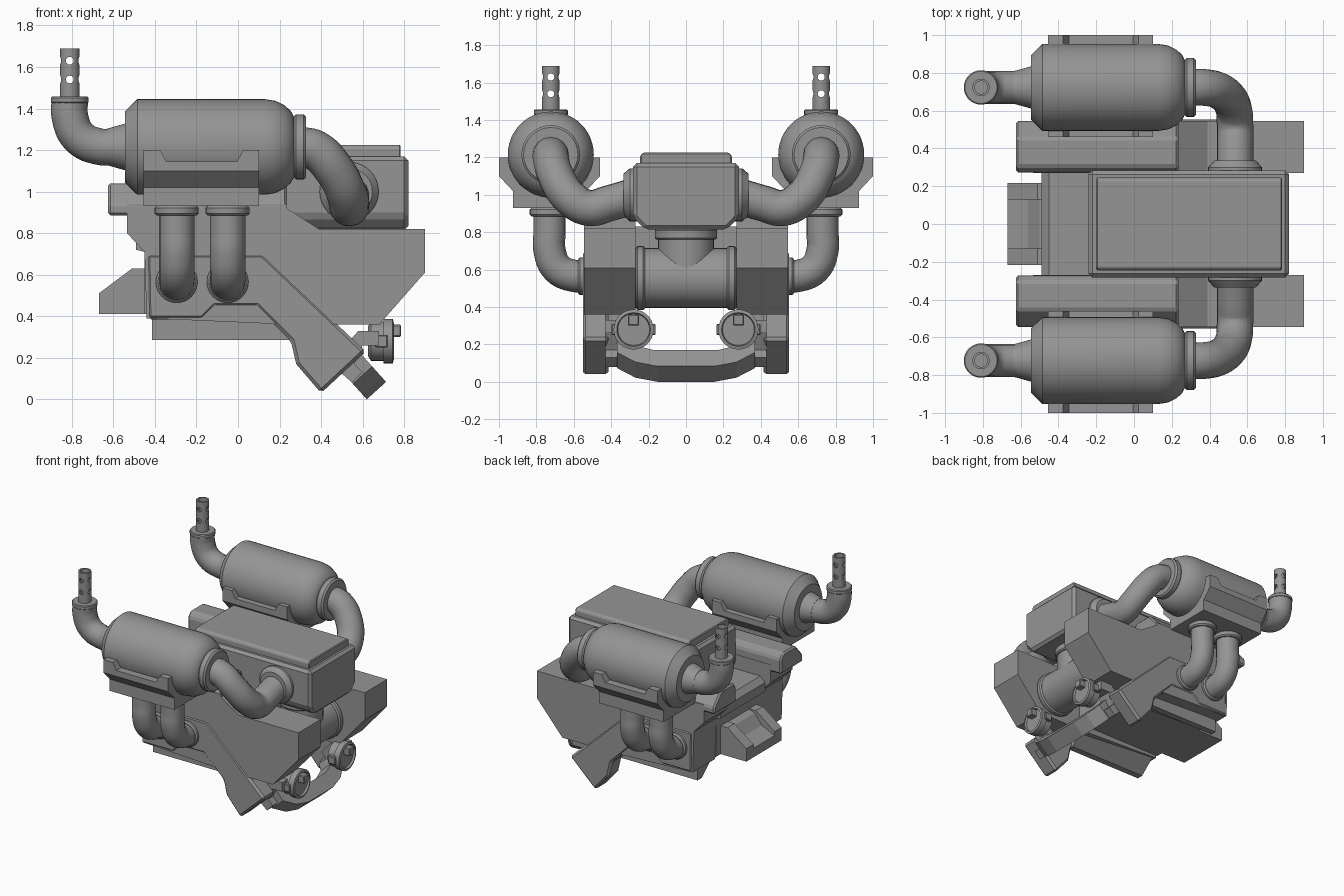
import bpy, bmesh, math
from mathutils import Vector, Matrix

if "Cube" in bpy.data.objects:
    bpy.data.objects.remove(bpy.data.objects["Cube"])

metal = bpy.data.materials.new("grey_metal")
metal.use_nodes = True
GREY = (0.3, 0.3, 0.3, 1)
metal.diffuse_color = GREY
metal.node_tree.nodes["Principled BSDF"].inputs["Base Color"].default_value = GREY


def finish(obj, mirror=False, smooth=False, bevel=0):
    """Material, shading and optional modifiers shared by every part."""
    if not obj.data.materials:
        obj.data.materials.append(metal)
    bpy.ops.object.select_all(action='DESELECT')
    obj.select_set(True)
    bpy.context.view_layer.objects.active = obj
    if smooth:
        bpy.ops.object.shade_smooth_by_angle(angle=math.radians(32))
    if bevel:
        m = obj.modifiers.new("bevel", 'BEVEL')
        m.width, m.segments = bevel, 1
    if mirror:
        m = obj.modifiers.new("mirror", 'MIRROR')
        m.use_axis = (False, True, False)
        m.use_mirror_merge = False
    return obj


def from_bmesh(name, bm):
    bmesh.ops.remove_doubles(bm, verts=bm.verts, dist=1e-5)
    bmesh.ops.recalc_face_normals(bm, faces=bm.faces)
    me = bpy.data.meshes.new(name)
    bm.to_mesh(me)
    bm.free()
    obj = bpy.data.objects.new(name, me)
    bpy.context.collection.objects.link(obj)
    return obj


def prism(name, outline, axis, a, b, **kw):
    """Extrude an outline along x (outline in y,z) or y (outline in x,z)."""
    bm = bmesh.new()
    pts = [(a, u, v) if axis == 'x' else (u, a, v) for u, v in outline]
    face = bm.faces.new([bm.verts.new(p) for p in pts])
    out = bmesh.ops.extrude_face_region(bm, geom=[face])
    verts = [v for v in out['geom'] if isinstance(v, bmesh.types.BMVert)]
    bmesh.ops.translate(bm, verts=verts, vec=Vector([(b - a) * (axis == c) for c in 'xyz']))
    return finish(from_bmesh(name, bm), **kw)


def lathe(name, profile, center, axis, closed=False, steps=32, **kw):
    """Spin (distance along axis, radius) points about an axis through center."""
    d = Vector([float(axis == c) for c in 'xyz'])
    side = Vector((0, 1, 0)) if axis != 'y' else Vector((1, 0, 0))
    c = Vector(center)
    bm = bmesh.new()
    vs = [bm.verts.new(c + d * t + side * r) for t, r in profile]
    es = [bm.edges.new(p) for p in zip(vs, vs[1:])]
    if closed:
        es.append(bm.edges.new((vs[-1], vs[0])))
    bmesh.ops.spin(bm, geom=vs + es, cent=c, axis=d, angle=math.tau, steps=steps)
    return finish(from_bmesh(name, bm), smooth=True, **kw)


def disc(name, center, axis, a, b, r, edge=0.01, **kw):
    prof = [(a, 0), (a, r - edge), (a + edge, r), (b - edge, r), (b, r - edge), (b, 0)]
    return lathe(name, prof, center, axis, **kw)


def pipe(name, points, r):
    cu = bpy.data.curves.new(name, 'CURVE')
    cu.dimensions, cu.bevel_depth, cu.bevel_resolution = '3D', r, 6
    cu.resolution_u, cu.use_fill_caps = 6, True
    sp = cu.splines.new('BEZIER')
    sp.bezier_points.add(len(points) - 1)
    for bp, p in zip(sp.bezier_points, points):
        bp.co = p
        bp.handle_left_type = bp.handle_right_type = 'AUTO'
    obj = bpy.data.objects.new(name, cu)
    bpy.context.collection.objects.link(obj)
    finish(obj)
    bpy.ops.object.convert(target='MESH')
    return finish(bpy.context.object, mirror=True, smooth=True)


def both(half):
    """Complete a half outline with its reflection in y."""
    return half + [(-y, z) for y, z in reversed(half)]


Y, Z = 0.723, 1.215   # silencer axis

# Engine block, cylinder banks and covers
prism("center_block", [(-.45, .41), (-.45, .71), (-.49, .72), (-.49, .79), (-.45, .83), (.3, .83),
      (.3, .41)], 'y', -.275, .275)
prism("cylinder_bank", [(-.535, .94), (-.535, .8), (-.45, .71), (-.44, .39), (.25, .36), (.68, .36),
      (.9, .61), (.9, .82), (.39, .82), (.235, .92), (.235, .94)], 'y', .27, .545, mirror=True)
prism("bank_cover", [(.273, .885), (.273, 1.0), (.305, 1.04), (.455, 1.04), (.545, .94), (.545, .885)],
      'x', -.625, .235, mirror=True, bevel=.012)
prism("lower_rail", [(.45, .39), (.45, .285), (.4, .285), (.28, .39)], 'x', -.415, .26, mirror=True)
prism("side_leg", [(-.44, .7), (-.435, .385), (-.17, .385), (-.11, .445), (.09, .445), (.255, .28),
      (.28, .17), (.4, .03), (.615, .23), (.12, .7)], 'y', .415, .552, mirror=True, bevel=.016)

# Rear housing: two cheeks around a recessed panel
prism("rear_housing_cheek", [(-.67, .41), (-.67, .51), (-.51, .63), (-.44, .63), (-.44, .41)],
      'y', .13, .217, mirror=True)
prism("rear_housing_panel", [(-.67, .41), (-.67, .48), (-.56, .53), (-.5, .61), (-.44, .63), (-.44, .41)],
      'y', -.13, .13)

# Air box with raised lid
prism("air_box", both([(.22, .815), (.283, .88), (.283, 1.17)]), 'x', -.24, .82, bevel=.02)
prism("air_box_lid", both([(.245, 1.15), (.245, 1.21), (.23, 1.225)]), 'x', -.2, .783, bevel=.006)

# Cross tube with riser to the air box
lathe("cross_tube", [(-.28, .16), (.28, .16)], (.55, 0, .555), 'y')
disc("cross_tube_flange", (.55, 0, .555), 'y', .22, .268, .172, mirror=True)
lathe("riser_tube", [(.56, .15), (.77, .15)], (.55, 0, 0), 'z')
disc("riser_collar", (.55, 0, 0), 'z', .76, .82, .167)

# Silencers
lathe("silencer", [(-.63, 0), (-.63, .088), (-.545, .112), (-.545, .172), (-.485, .23), (.13, .23),
      (.18, .222), (.225, .2), (.255, .172), (.272, .14), (.272, 0)], (0, Y, Z), 'x', steps=48, mirror=True)
disc("silencer_collar", (0, Y, Z), 'x', .268, .328, .157, .012, mirror=True)

# Silencer cradle: stepped tray with two raised tabs on each side
prism("cradle_walls", [(-.455, 1.1), (-.455, 1.2), (-.375, 1.2), (-.345, 1.145), (-.005, 1.145),
      (.025, 1.2), (.1, 1.2), (.1, 1.1)], 'y', .46, 1.0, mirror=True)
prism("cradle_tray", [(.46, 1.1), (.535, 1.02), (.535, .93), (.925, .93), (.925, 1.02), (1.0, 1.1)],
      'x', -.455, .1, mirror=True)

# Inlet bends between silencers and air box
pipe("inlet_bend", [(.3, Y, Z), (.37, Y, 1.2), (.46, .7, 1.11), (.525, .62, .985), (.535, .52, .93),
                    (.535, .41, .955), (.535, .29, .99)], .097)
lathe("inlet_flange", [(.25, 0), (.25, .142), (.3, .142), (.335, .112), (.335, 0)],
      (.535, 0, 1.0), 'y', mirror=True)

# Outlet elbows and perforated tips
X = -.81
pipe("outlet_elbow", [(-.6, Y, Z), (-.66, Y, Z), (-.765, Y, 1.262), (X, Y, 1.365), (X, Y, 1.44)], .088)
disc("outlet_collar", (X, Y, 0), 'z', 1.425, 1.457, .091, .006, mirror=True)
tip = lathe("outlet_tip", [(1.45, .046), (1.69, .046), (1.69, .034), (1.45, .034)], (X, Y, 0), 'z', closed=True)
for direction in (Vector((1, 0, 0)), Vector((0, 1, 0))):
    bm = bmesh.new()
    for z in (1.54, 1.63):
        rot = direction.to_track_quat('Z', 'Y').to_matrix().to_4x4()
        bmesh.ops.create_cone(bm, cap_ends=True, segments=12, radius1=.019, radius2=.019, depth=.2,
                              matrix=Matrix.Translation((X, Y, z)) @ rot)
    cutter = from_bmesh("tip_hole_cutter", bm)
    cutter.hide_render = True
    cut = tip.modifiers.new("holes", 'BOOLEAN')
    cut.object, cut.operation, cut.solver = cutter, 'DIFFERENCE', 'EXACT'
    finish(tip)
    bpy.ops.object.modifier_apply(modifier=cut.name)
    bpy.data.objects.remove(cutter)
finish(tip, mirror=True)

# Exhaust headers, two on each side
for x in (-.295, -.05):
    pipe("header_pipe", [(x, .53, .565), (x, .59, .565), (x, .688, .607), (x, .73, .705), (x, .73, .8),
                         (x, .73, .94)], .086)
    disc("header_top_collar", (x, .73, 0), 'z', .885, .932, .106, mirror=True)
    disc("header_port_collar", (x, 0, .565), 'y', .54, .578, .1, mirror=True)

# Bowed cross bar, tilted between the legs
bar = prism("bowed_bar", both([(.15, 0), (.27, .03), (.37, .1), (.37, .2), (.3, .2), (.27, .15), (.17, .115)]),
            'x', 0, .125)
bar.matrix_world = Matrix.Translation((.62, 0, 0)) @ Matrix.Rotation(math.radians(-42), 4, 'Y')
prism("bar_mount", [(.47, .15), (.55, .08), (.6, .13), (.52, .21)], 'y', .33, .43, mirror=True)

# Round lamps on short brackets
lathe("lamp", [(.625, 0), (.625, .07), (.64, .095), (.7, .095), (.7, .107), (.745, .107), (.75, .09),
               (.735, .085), (.735, 0)], (0, .28, .28), 'x', mirror=True)
prism("lamp_tab", [(.72, .3), (.72, .36), (.785, .36), (.785, .3)], 'y', .25, .31, mirror=True, bevel=.006)
for y in (.162, .368):
    prism("lamp_ear", [(.66, .25), (.66, .31), (.72, .31), (.72, .25)], 'y', y, y + .03, mirror=True, bevel=.005)
prism("lamp_bracket", [(.5, .24), (.58, .33), (.68, .33), (.68, .26), (.6, .26), (.56, .17)],
      'y', .31, .43, mirror=True)
